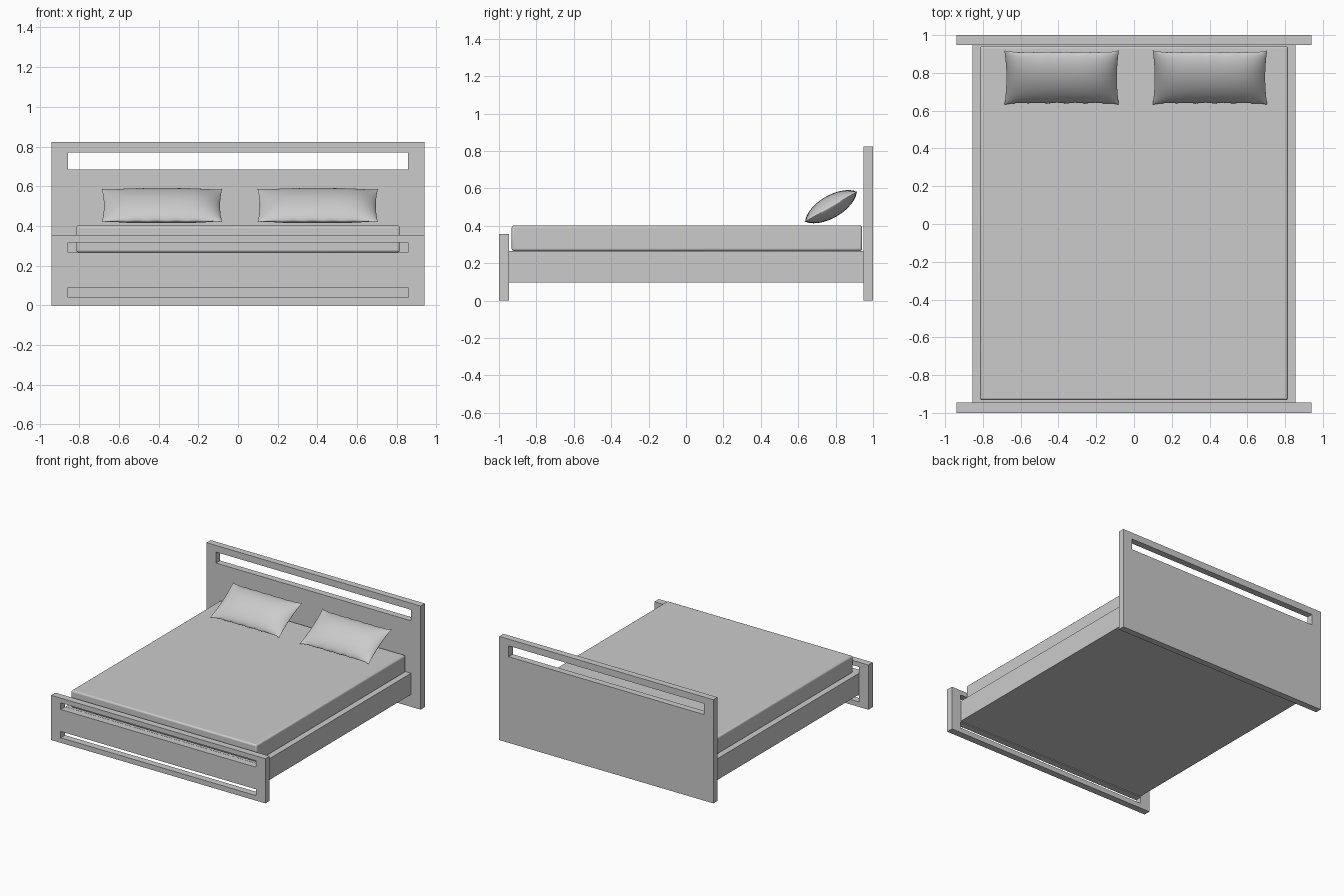
import bpy, bmesh, math
from mathutils import Matrix

if "Cube" in bpy.data.objects:
    bpy.data.objects.remove(bpy.data.objects["Cube"])


def finish(name, bm):
    bmesh.ops.recalc_face_normals(bm, faces=bm.faces)
    mesh = bpy.data.meshes.new(name)
    bm.to_mesh(mesh)
    bm.free()
    ob = bpy.data.objects.new(name, mesh)
    bpy.context.collection.objects.link(ob)
    return ob


def box(name, x0, x1, y0, y1, z0, z1):
    bm = bmesh.new()
    size = Matrix.Diagonal((x1 - x0, y1 - y0, z1 - z0, 1))
    mid = Matrix.Translation(((x0 + x1) / 2, (y0 + y1) / 2, (z0 + z1) / 2))
    bmesh.ops.create_cube(bm, size=1, matrix=mid @ size)
    return finish(name, bm)


def smooth(ob, angle):
    bpy.ops.object.select_all(action='DESELECT')
    ob.select_set(True)
    bpy.context.view_layer.objects.active = ob
    bpy.ops.object.shade_smooth_by_angle(angle=math.radians(angle))


def slotted_board(name, y, thick, levels, slots):
    """Upright panel; 'slots' lists which height bands are open in the middle."""
    bm = bmesh.new()
    xs = (-0.94, -0.857, 0.857, 0.94)
    grid = [[bm.verts.new((x, y, z)) for x in xs] for z in levels]
    for j in range(len(levels) - 1):
        for i in range(3):
            if i == 1 and j in slots:
                continue
            bm.faces.new((grid[j][i], grid[j][i + 1],
                          grid[j + 1][i + 1], grid[j + 1][i]))
    ob = finish(name, bm)
    mod = ob.modifiers.new("thickness", 'SOLIDIFY')
    mod.thickness = thick
    mod.offset = 0
    return ob


def pillow(name, cx):
    """Two bulging sheets sharing a seam, with pulled-out corners."""
    bm = bmesh.new()
    nu, nv = 40, 24
    for side in (1, -1):
        rows = []
        for j in range(nv + 1):
            v = -math.cos(math.pi * j / nv)
            row = []
            for i in range(nu + 1):
                u = -math.cos(math.pi * i / nu)
                x = 0.303 * u * (1 - 0.035 * (1 - v ** 2))
                y = 0.166 * v * (1 - 0.07 * (1 - u ** 8))
                # slight seam puckering
                y += 0.0025 * v ** 9 * math.sin(u * 19) * (1 - u ** 2)
                h = 0.06 * max(0, 1 - u ** 4) ** 0.75 * max(0, 1 - v ** 2) ** 0.65
                row.append(bm.verts.new((x, y, side * h)))
            rows.append(row)
        for j in range(nv):
            for i in range(nu):
                bm.faces.new((rows[j][i], rows[j][i + 1],
                              rows[j + 1][i + 1], rows[j + 1][i]))
    bmesh.ops.remove_doubles(bm, verts=bm.verts, dist=1e-5)
    ob = finish(name, bm)
    ob.location = (cx, 0.775, 0.502)
    ob.rotation_euler = (math.radians(30), 0, 0)
    smooth(ob, 60)
    return ob


# Headboard and footboard with horizontal slots
slotted_board("headboard", 0.974, 0.052, (0, 0.683, 0.77, 0.823), {1})
slotted_board("footboard", -0.973, 0.054,
              (0, 0.04, 0.09, 0.265, 0.317, 0.355), {1, 3})

# Solid bed base between the boards
box("bed_base", -0.855, 0.855, -0.946, 0.948, 0.097, 0.266)

# Mattress with softened edges
mattress = box("mattress", -0.815, 0.815, -0.932, 0.942, 0.266, 0.402)
bev = mattress.modifiers.new("soft_edges", 'BEVEL')
bev.width = 0.012
bev.segments = 3
smooth(mattress, 40)

# Pillows leaning towards the headboard
pillow("left_pillow", -0.383)
pillow("right_pillow", 0.402)
